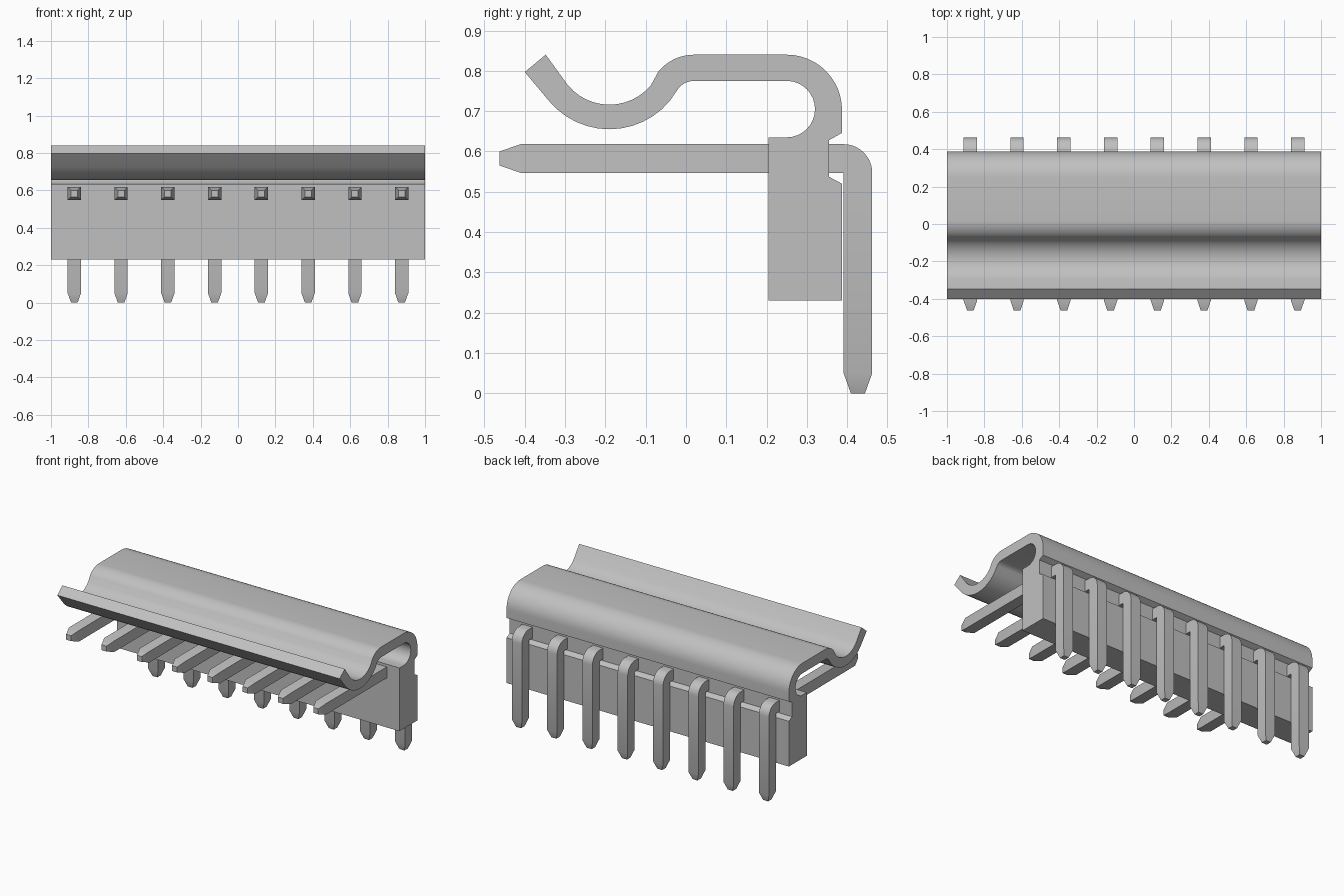
import bpy, bmesh, math

cube = bpy.data.objects.get("Cube")
if cube:
    bpy.data.objects.remove(cube, do_unlink=True)

grey = bpy.data.materials.new("light grey")
grey.use_nodes = True
colour = (0.53, 0.53, 0.53, 1)
grey.diffuse_color = colour
grey.node_tree.nodes["Principled BSDF"].inputs["Base Color"].default_value = colour


def finish(bm, name):
    bmesh.ops.recalc_face_normals(bm, faces=bm.faces)
    mesh = bpy.data.meshes.new(name)
    bm.to_mesh(mesh)
    bm.free()
    mesh.materials.append(grey)
    ob = bpy.data.objects.new(name, mesh)
    bpy.context.collection.objects.link(ob)
    bpy.ops.object.select_all(action="DESELECT")
    ob.select_set(True)
    bpy.context.view_layer.objects.active = ob
    bpy.ops.object.shade_smooth_by_angle(angle=math.radians(25))
    return ob


def arc(cy, cz, r, start, end, steps=12):
    angles = [math.radians(start + (end - start) * i / steps) for i in range(steps + 1)]
    return [(cy + r * math.cos(a), cz + r * math.sin(a)) for a in angles]


# Housing block with its rear groove, running up into the curved locking latch
profile = [(0.205, 0.23), (0.387, 0.23), (0.387, 0.52), (0.355, 0.537),
           (0.355, 0.628), (0.387, 0.646)]
profile += arc(0.25, 0.703, 0.137, 0, 90)          # hook, outside
profile += arc(0.02, 0.725, 0.115, 90, 140, 8)     # shoulder, upper side
profile += arc(-0.19, 0.85, 0.134, -40, -140)      # trough, upper side
profile += [(-0.348, 0.84), (-0.40, 0.797)]        # latch lip
profile += arc(-0.19, 0.85, 0.195, -140, -40)      # trough, lower side
profile += arc(0.02, 0.725, 0.05, 140, 90, 8)      # shoulder, lower side
profile += arc(0.25, 0.705, 0.07, 90, -90, 16)     # hook, inside
profile += [(0.205, 0.635)]

bm = bmesh.new()
end_cap = bm.faces.new([bm.verts.new((-1, y, z)) for y, z in profile])
extruded = bmesh.ops.extrude_face_region(bm, geom=[end_cap])["geom"]
bmesh.ops.translate(bm, vec=(2, 0, 0),
                    verts=[v for v in extruded if isinstance(v, bmesh.types.BMVert)])
finish(bm, "housing_with_latch")


# Bent pins: square sections lofted from the front tip to the bottom tip
HALF, TIP = 0.0355, 0.0175
MID_Z, MID_Y = 0.5825, 0.4265
PIVOT = (MID_Y - HALF, MID_Z - HALF)


def pin(x, name):
    # each section: inner point, outer point, half width
    sections = [((y, MID_Z - h), (y, MID_Z + h), h)
                for y, h in ((-0.463, TIP), (-0.41, HALF))]
    sections += [(PIVOT, p, HALF) for p in arc(*PIVOT, 2 * HALF, 90, 0, 10)]
    sections += [((MID_Y - h, z), (MID_Y + h, z), h)
                 for z, h in ((0.05, HALF), (0, TIP))]
    bm = bmesh.new()
    rings = [[bm.verts.new((x + s * w, *p)) for s, p in
              ((-1, a), (1, a), (1, b), (-1, b))] for a, b, w in sections]
    for r, q in zip(rings, rings[1:]):
        for i in range(4):
            j = (i + 1) % 4
            bm.faces.new((r[i], r[j], q[j], q[i]))
    bm.faces.new(rings[0])
    bm.faces.new(rings[-1])
    bmesh.ops.remove_doubles(bm, verts=bm.verts, dist=0.0001)
    finish(bm, name)


for i in range(8):
    pin(-0.875 + 0.25 * i, f"pin_{i + 1}")
